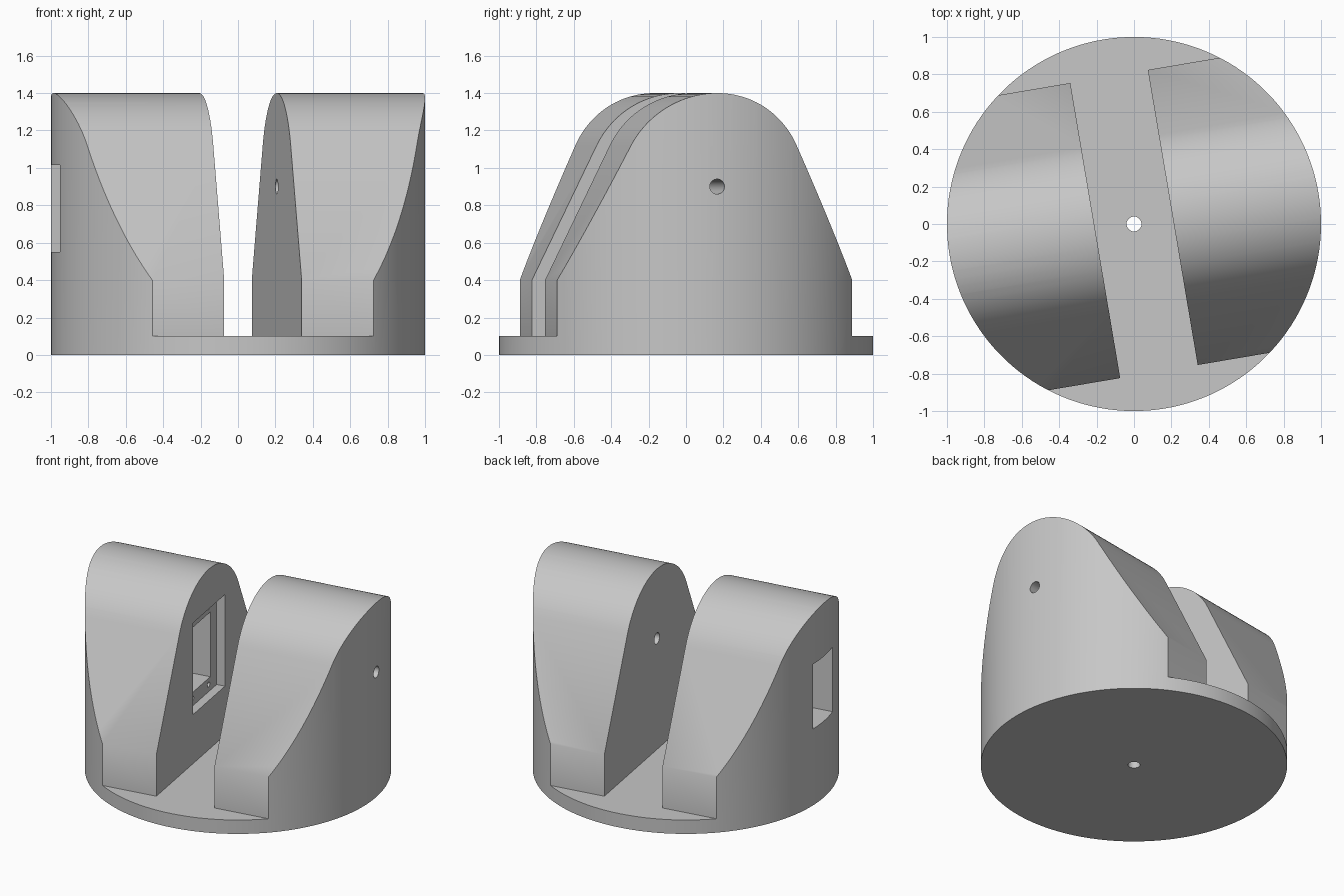
import bpy, bmesh, math
from mathutils import Matrix, Vector

cube = bpy.data.objects.get("Cube")
if cube:
    bpy.data.objects.remove(cube, do_unlink=True)

TURN = Matrix.Rotation(math.radians(9.6), 4, 'Z')   # yoke is turned on its base
BASE_TOP, HALF_GAP, HALF_DEPTH = 0.1, 0.21, 0.8
AXLE_Z, CAP_R, POCKET_Z = 0.9, 0.5, 0.783

grey = bpy.data.materials.new("light_grey")
grey.use_nodes = True
colour = (0.57, 0.57, 0.57, 1)
grey.diffuse_color = colour
grey.node_tree.nodes["Principled BSDF"].inputs["Base Color"].default_value = colour


def make_object(name, bm, matrix=Matrix()):
    bmesh.ops.recalc_face_normals(bm, faces=bm.faces)
    mesh = bpy.data.meshes.new(name)
    bm.to_mesh(mesh)
    bm.free()
    mesh.transform(matrix)
    obj = bpy.data.objects.new(name, mesh)
    bpy.context.collection.objects.link(obj)
    return obj


def box(name, low, high):
    bm = bmesh.new()
    bmesh.ops.create_cube(bm, size=1)
    low, high = Vector(low), Vector(high)
    for v in bm.verts:
        v.co = (low + high) / 2 + v.co * (high - low)
    return make_object(name, bm, TURN)


def cylinder(name, radius, length, centre, sides, along_x=False):
    bm = bmesh.new()
    bmesh.ops.create_cone(bm, cap_ends=True, segments=sides, radius1=radius,
                          radius2=radius, depth=length)
    spin = Matrix.Rotation(math.pi / 2, 4, 'Y') if along_x else Matrix()
    return make_object(name, bm, TURN @ Matrix.Translation(centre) @ spin)


def cut(target, cutter):
    cutter.hide_render = True
    mod = target.modifiers.new("cut", 'BOOLEAN')
    mod.operation, mod.solver, mod.object = 'DIFFERENCE', 'EXACT', cutter
    bpy.ops.object.select_all(action='DESELECT')
    bpy.context.view_layer.objects.active = target
    target.select_set(True)
    bpy.ops.object.modifier_apply(modifier=mod.name)
    bpy.data.objects.remove(cutter, do_unlink=True)


# Round body from which the disc base and both uprights are cut
yoke = cylinder("yoke_body", 1, 1.5, (0, 0, 0.75), 144)
yoke.data.materials.append(grey)

# Everything outside the rounded, tapering upright profile
dz = AXLE_Z - 0.4
start = math.asin(CAP_R / math.hypot(HALF_DEPTH, dz)) - math.atan2(dz, HALF_DEPTH)
start = math.pi / 2 - (math.pi - math.atan2(dz, HALF_DEPTH)
                       - math.asin(CAP_R / math.hypot(HALF_DEPTH, dz)))
start = abs(start)
steps = 40
arc = []
for i in range(steps + 1):
    a = start + (math.pi - 2 * start) * i / steps
    arc.append((CAP_R * math.cos(a), AXLE_Z + CAP_R * math.sin(a)))
outline = ([(2, 2), (2, BASE_TOP), (HALF_DEPTH, BASE_TOP), (HALF_DEPTH, 0.4)] + arc
           + [(-HALF_DEPTH, 0.4), (-HALF_DEPTH, BASE_TOP), (-2, BASE_TOP), (-2, 2)])
bm = bmesh.new()
face = bm.faces.new([bm.verts.new((-2, y, z)) for y, z in outline])
side = bmesh.ops.extrude_face_region(bm, geom=[face])
bmesh.ops.translate(bm, vec=(4, 0, 0),
                    verts=[g for g in side["geom"] if isinstance(g, bmesh.types.BMVert)])
cut(yoke, make_object("profile_cutter", bm, TURN))

# Slot between the uprights
cut(yoke, box("slot_cutter", (-HALF_GAP, -2, BASE_TOP), (HALF_GAP, 2, 2)))

# Motor mount in one upright: shallow recess, then a window through to the outside
cut(yoke, box("recess_cutter", (-HALF_GAP - 0.06, -0.245, POCKET_Z - 0.33),
              (0, 0.245, POCKET_Z + 0.33)))
cut(yoke, box("window_cutter", (-1.5, -0.147, POCKET_Z - 0.233),
              (0, 0.147, POCKET_Z + 0.233)))
for sy in (-1, 1):
    for sz in (-1, 1):
        cut(yoke, cylinder("screw_hole_cutter", 0.018, 0.4,
                           (-HALF_GAP - 0.06, sy * 0.122, POCKET_Z + sz * 0.278), 16, True))

# Axle hole through the other upright, and the hole in the base
cut(yoke, cylinder("axle_hole_cutter", 0.04, 1.5, (0.8, 0, AXLE_Z), 32, True))
cut(yoke, cylinder("base_hole_cutter", 0.04, 1, (0, 0, 0), 32))

bpy.ops.object.select_all(action='DESELECT')
yoke.select_set(True)
bpy.context.view_layer.objects.active = yoke
bpy.ops.object.shade_smooth_by_angle(angle=math.radians(30))
